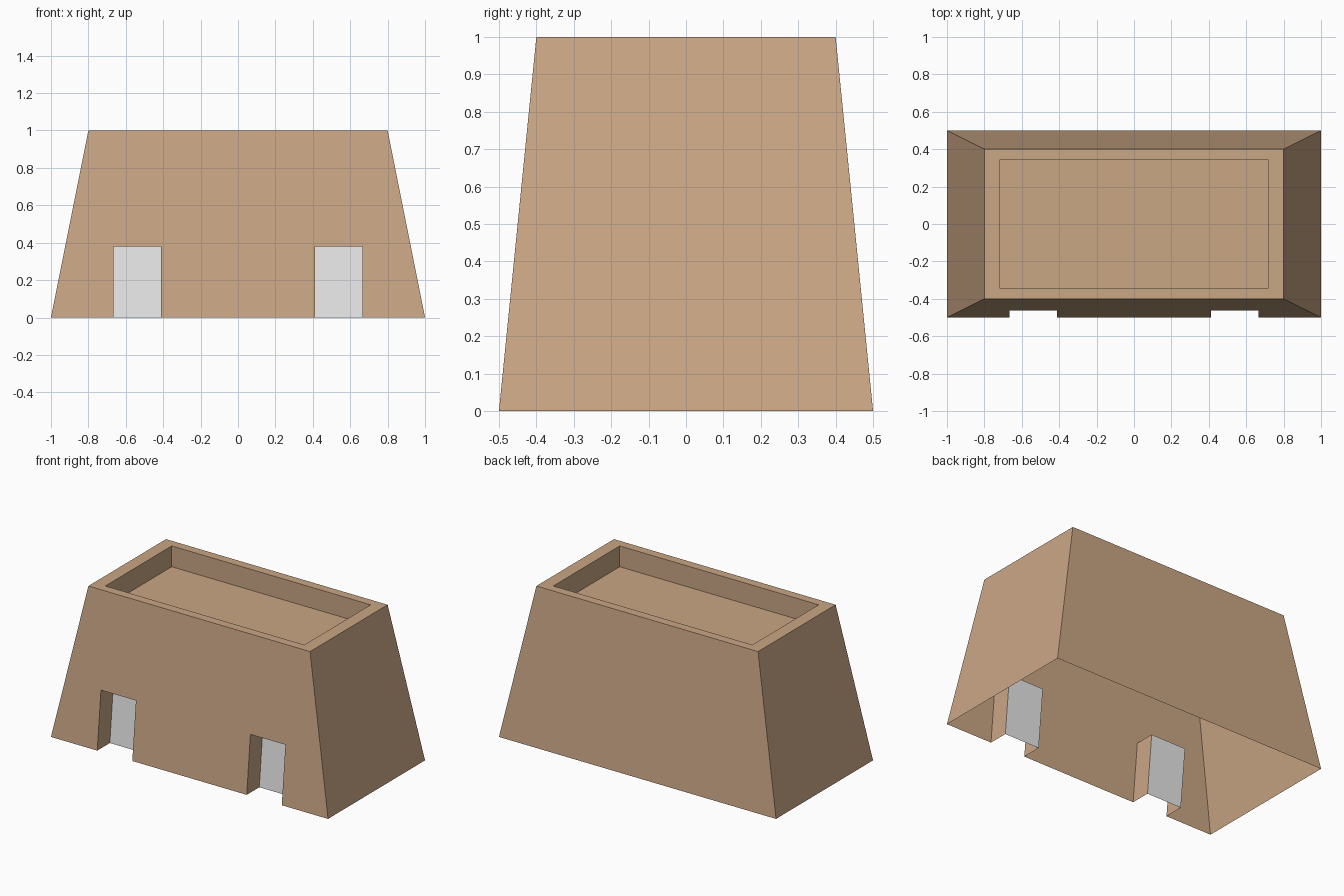
import bpy
import bmesh

cube = bpy.data.objects.get("Cube")
if cube:
    bpy.data.objects.remove(cube, do_unlink=True)


def make_material(name, rgb):
    mat = bpy.data.materials.new(name)
    mat.use_nodes = True
    mat.diffuse_color = (*rgb, 1)
    mat.node_tree.nodes["Principled BSDF"].inputs["Base Color"].default_value = (*rgb, 1)
    return mat


clay = make_material("clay brown", (0.59, 0.385, 0.235))
pale = make_material("pale grey", (0.8, 0.8, 0.8))


def make_object(name, quads, mat):
    """Build a flat-shaded sheet object from quads of points."""
    bm = bmesh.new()
    for quad in quads:
        bm.faces.new([bm.verts.new(p) for p in quad])
    bmesh.ops.remove_doubles(bm, verts=bm.verts, dist=0.0005)
    mesh = bpy.data.meshes.new(name)
    bm.to_mesh(mesh)
    bm.free()
    mesh.materials.append(mat)
    obj = bpy.data.objects.new(name, mesh)
    bpy.context.collection.objects.link(obj)


def ring(x, y, z):
    return [(-x, -y, z), (x, -y, z), (x, y, z), (-x, y, z)]


def bridge(a, b, sides):
    return [(a[i], a[(i + 1) % 4], b[(i + 1) % 4], b[i]) for i in sides]


def front(x, z, depth=0):
    """Point on the sloping front wall, pushed inward by depth."""
    return (x, -0.5 + 0.1 * z + depth, z)


DOOR_IN, DOOR_OUT, DOOR_TOP, DOOR_DEPTH = 0.413, 0.666, 0.38, 0.13

# Sloping side and back walls, roof rim and sunken roof
base, top = ring(1, 0.5, 0), ring(0.8, 0.4, 1)
rim, floor = ring(0.718, 0.342, 1), ring(0.718, 0.342, 0.864)
make_object("outer_walls", bridge(base, top, (1, 2, 3)), clay)
make_object("roof_parapet", bridge(top, rim, range(4)) + bridge(rim, floor, range(4)), clay)
make_object("roof_floor", [floor], clay)

# Front wall in strips around the two doorways
slant = 1 - 0.2 * DOOR_TOP
xs = [-slant, -DOOR_OUT, -DOOR_IN, DOOR_IN, DOOR_OUT, slant]
lows = [-1] + xs[1:-1] + [1]
wall = [(front(lows[i], 0), front(lows[i + 1], 0),
         front(xs[i + 1], DOOR_TOP), front(xs[i], DOOR_TOP)) for i in (0, 2, 4)]
wall.append((front(-slant, DOOR_TOP), front(slant, DOOR_TOP), front(0.8, 1), front(-0.8, 1)))
make_object("front_wall", wall, clay)

# Recessed doorways: jambs, lintel and door panel on each side
for side, sign in (("left", 1), ("right", -1)):
    x0, x1 = sorted((sign * DOOR_IN, sign * DOOR_OUT))
    outline = [(x0, 0), (x0, DOOR_TOP), (x1, DOOR_TOP), (x1, 0)]
    outer = [front(x, z) for x, z in outline]
    inner = [front(x, z, DOOR_DEPTH) for x, z in outline]
    make_object(side + "_door_frame", bridge(outer, inner, range(3)), clay)
    make_object(side + "_door_panel", [inner[::-1]], pale)
